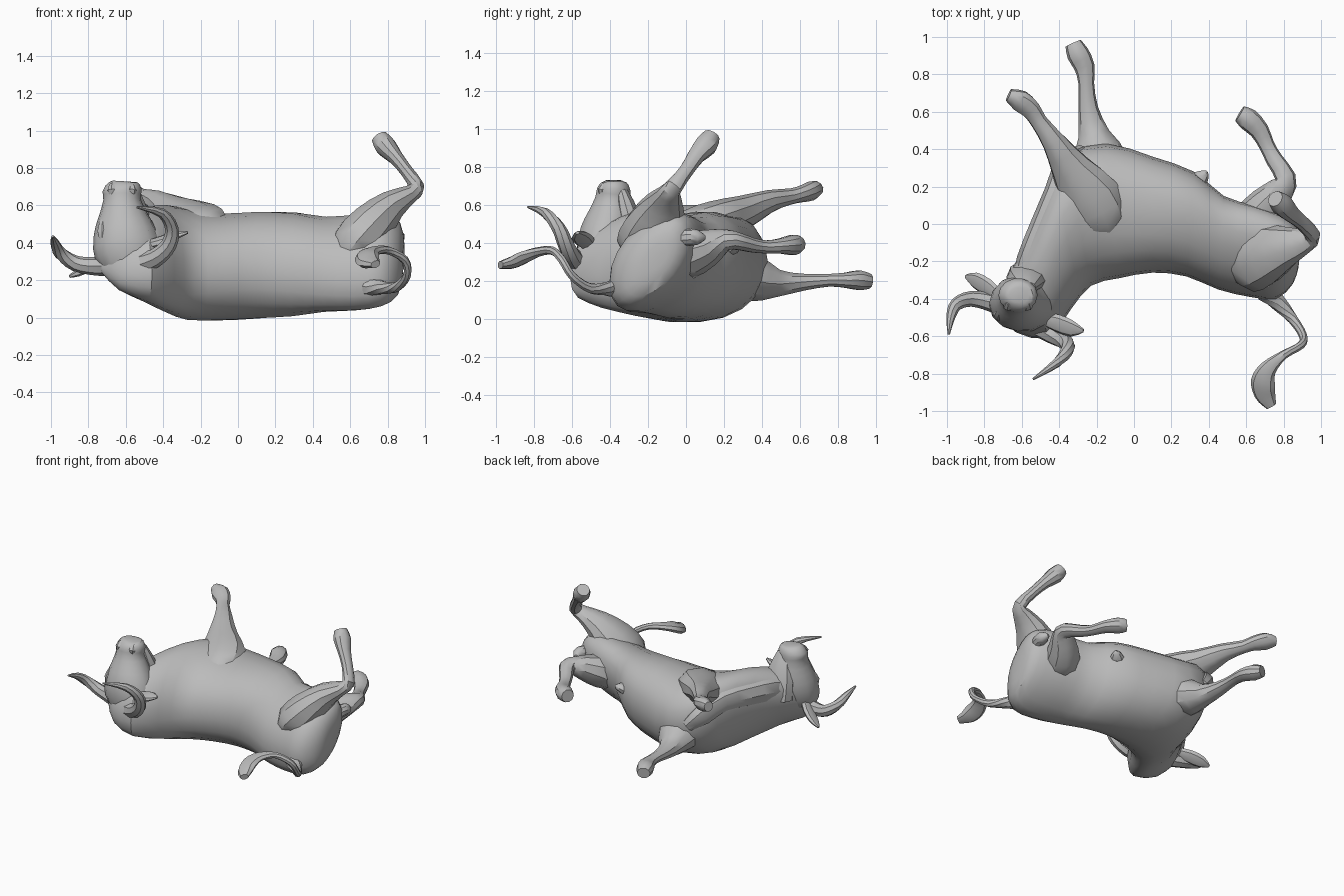
import bpy, bmesh, math
from mathutils import Vector

hide = bpy.data.materials.new("grey hide")
hide.diffuse_color = (0.5, 0.5, 0.5, 1)


def spline(rows, steps):
    """Catmull-Rom interpolation of rows of numbers."""
    out = []
    for i in range(len(rows) - 1):
        a, b, c, d = rows[max(i - 1, 0)], rows[i], rows[i + 1], rows[min(i + 2, len(rows) - 1)]
        for s in range(steps):
            t = s / steps
            out.append([0.5 * (2 * q + (r - p) * t + (2 * p - 5 * q + 4 * r - w) * t * t
                               + (3 * q - p - 3 * r + w) * t ** 3)
                        for p, q, r, w in zip(a, b, c, d)])
    return out + [list(rows[-1])]


def loft(name, rings, sides, power=1.0, angle=35):
    """Skin closed rings given as (centre, u half axis, v half axis)."""
    bm = bmesh.new()
    loops = []
    for c, u, v in rings:
        loop = []
        for k in range(sides):
            a = 2 * math.pi * k / sides
            x, y = math.cos(a), math.sin(a)
            x = math.copysign(abs(x) ** power, x)
            y = math.copysign(abs(y) ** power, y)
            loop.append(bm.verts.new(c + u * x + v * y))
        loops.append(loop)
    for p, q in zip(loops, loops[1:]):
        for k in range(sides):
            n = (k + 1) % sides
            bm.faces.new((p[k], p[n], q[n], q[k]))
    bm.faces.new(loops[0][::-1])
    bm.faces.new(loops[-1])
    bmesh.ops.recalc_face_normals(bm, faces=bm.faces)
    mesh = bpy.data.meshes.new(name)
    bm.to_mesh(mesh)
    bm.free()
    mesh.materials.append(hide)
    ob = bpy.data.objects.new(name, mesh)
    bpy.context.collection.objects.link(ob)
    bpy.ops.object.select_all(action='DESELECT')
    ob.select_set(True)
    bpy.context.view_layer.objects.active = ob
    bpy.ops.object.shade_smooth_by_angle(angle=math.radians(angle))
    return ob


def limb(name, pts, side, sides=10, steps=2, angle=35):
    """Tube through (x, y, z, radius along side, radius across it)."""
    rows = spline(pts, steps)
    pos = [Vector(r[:3]) for r in rows]
    rings = []
    for i, r in enumerate(rows):
        t = (pos[min(i + 1, len(pos) - 1)] - pos[max(i - 1, 0)]).normalized()
        v = t.cross(Vector(side)).normalized()
        u = v.cross(t)
        rings.append((pos[i], u * r[3], v * r[4]))
    return loft(name, rings, sides, angle=angle)


# Torso and neck: spine point, belly point, half thickness
torso = [
    (-.73, -.49, .27, -.71, -.36, .36, .06),
    (-.63, -.58, .23, -.66, -.25, .40, .14),
    (-.46, -.61, .23, -.58, -.11, .41, .215),
    (-.34, -.46, .22, -.48, .12, .41, .265),
    (-.23, -.33, .22, -.36, .36, .36, .29),
    (-.08, -.29, .24, -.15, .43, .30, .285),
    (.10, -.26, .25, .10, .36, .31, .285),
    (.28, -.28, .23, .32, .28, .34, .27),
    (.45, -.35, .20, .48, .15, .37, .235),
    (.62, -.39, .19, .64, .10, .40, .23),
    (.76, -.40, .20, .78, .05, .42, .22),
    (.85, -.32, .22, .87, -.01, .41, .165),
    (.88, -.23, .28, .89, -.09, .37, .06),
]
rings = []
for r in spline(torso, 2):
    s, b = Vector(r[:3]), Vector(r[3:6])
    rings.append(((s + b) / 2, (b - s) / 2, Vector((0, 0, r[6]))))
loft("torso", rings, 20, 0.9)

# Head, poll to muzzle
limb("head", [
    (-.58, -.47, .22, .11, .08), (-.585, -.445, .33, .18, .135),
    (-.605, -.415, .45, .17, .145), (-.615, -.395, .55, .13, .12),
    (-.62, -.385, .63, .10, .095), (-.62, -.38, .68, .105, .09),
    (-.625, -.38, .715, .085, .07), (-.625, -.38, .73, .045, .04)], (1, 0, 0), 14)
# Brow ridges and nostril flares
for sx in (-1, 1):
    x = -.61 + sx * .11
    limb("brow", [(x, -.50, .40, .015, .015), (x, -.49, .46, .035, .03),
                  (x, -.46, .52, .015, .015)], (1, 0, 0), 7)
    x = -.62 + sx * .05
    limb("nostril", [(x, -.44, .65, .015, .01), (x, -.44, .68, .03, .025),
                     (x, -.42, .715, .015, .012)], (1, 0, 0), 7)
# Lower jaw
limb("jaw", [(-.57, -.28, .36, .11, .09), (-.57, -.29, .49, .11, .07),
             (-.57, -.32, .61, .075, .05), (-.565, -.34, .68, .04, .03)], (1, 0, 0), 10)
# Loose throat fold from jaw to brisket
limb("dewlap", [(-.60, -.32, .42, .05, .07), (-.56, -.20, .45, .07, .09),
                (-.49, -.02, .46, .07, .09), (-.42, .17, .46, .06, .08),
                (-.36, .32, .40, .06, .08), (-.28, .38, .32, .04, .05)], (1, -.4, 0), 8)

# Horns
limb("horn_left", [
    (-.66, -.46, .28, .06, .06), (-.76, -.42, .275, .05, .05),
    (-.87, -.40, .29, .042, .042), (-.95, -.43, .345, .035, .035),
    (-.98, -.50, .40, .024, .024), (-.99, -.59, .435, .006, .006)], (0, 0, 1), 8, 3)
limb("horn_right", [
    (-.54, -.53, .28, .06, .06), (-.44, -.59, .32, .05, .05),
    (-.37, -.63, .39, .043, .043), (-.355, -.67, .48, .036, .036),
    (-.41, -.74, .56, .026, .026), (-.54, -.83, .59, .006, .006)], (0, 1, 0), 8, 3)
# Ears
limb("ear_left", [
    (-.70, -.40, .32, .03, .03), (-.78, -.34, .28, .05, .025),
    (-.85, -.30, .245, .045, .02), (-.90, -.28, .22, .01, .008)], (0, 1, .3), 8)
limb("ear_right", [
    (-.50, -.50, .38, .03, .03), (-.41, -.53, .41, .05, .025),
    (-.33, -.56, .44, .045, .02), (-.27, -.57, .455, .01, .008)], (0, 1, .3), 8)

# Legs: shoulder or thigh down to the flat hoof
legs = {
    "front_leg_upper": [
        (-.12, -.08, .42, .05, .06), (-.17, .02, .46, .15, .115),
        (-.24, .15, .505, .17, .115), (-.34, .30, .56, .11, .09),
        (-.43, .44, .62, .065, .06), (-.51, .55, .645, .046, .043),
        (-.55, .61, .66, .054, .045), (-.61, .66, .675, .062, .05),
        (-.67, .69, .685, .035, .035)],
    "front_leg_lower": [
        (-.17, .20, .25, .08, .06), (-.18, .34, .22, .15, .13),
        (-.215, .48, .19, .085, .075), (-.245, .62, .195, .053, .046),
        (-.255, .75, .205, .042, .035), (-.265, .84, .205, .055, .042),
        (-.30, .91, .205, .06, .054), (-.325, .965, .20, .045, .04)],
    "hind_leg_lower": [
        (.58, -.08, .30, .06, .06), (.64, .00, .33, .125, .12),
        (.72, .11, .375, .105, .10),
        (.79, .19, .41, .075, .065), (.81, .25, .415, .055, .05),
        (.75, .345, .39, .046, .04), (.71, .42, .38, .042, .036),
        (.67, .50, .385, .052, .042), (.61, .56, .39, .06, .055),
        (.565, .59, .395, .045, .045)],
}
for name, pts in legs.items():
    limb(name, pts, (1, -.3, 0) if "front" in name else (1, .5, 0), 10)
limb("hind_leg_upper", [
    (.54, -.24, .28, .06, .05), (.61, -.20, .375, .17, .125),
    (.71, -.16, .49, .165, .125), (.82, -.12, .60, .11, .085),
    (.92, -.09, .66, .065, .05), (.955, -.06, .70, .046, .042),
    (.90, .005, .785, .04, .036), (.84, .055, .86, .048, .042),
    (.79, .105, .915, .062, .058), (.755, .135, .965, .045, .045)], (0, 1, 0), 10)

# Belly sheath, scrotum
limb("sheath", [(.25, .18, .36, .05, .06), (.33, .22, .37, .05, .06),
                (.375, .265, .39, .025, .03), (.385, .28, .40, .01, .01)], (0, 0, 1), 8)
limb("scrotum", [(.80, -.06, .40, .05, .05), (.84, .00, .43, .045, .045),
                 (.85, .06, .43, .04, .04), (.84, .10, .43, .012, .012)], (0, 0, 1), 10)

# Tail with a flattened tuft
limb("tail", [
    (.70, -.36, .17, .06, .05), (.77, -.42, .16, .045, .035),
    (.85, -.51, .165, .028, .026), (.905, -.60, .23, .022, .022),
    (.89, -.65, .31, .022, .022), (.80, -.70, .36, .024, .022),
    (.72, -.77, .355, .045, .025), (.69, -.84, .33, .065, .032),
    (.70, -.91, .30, .06, .032), (.735, -.975, .285, .03, .02)], (1, -.6, 0), 8, 3)
